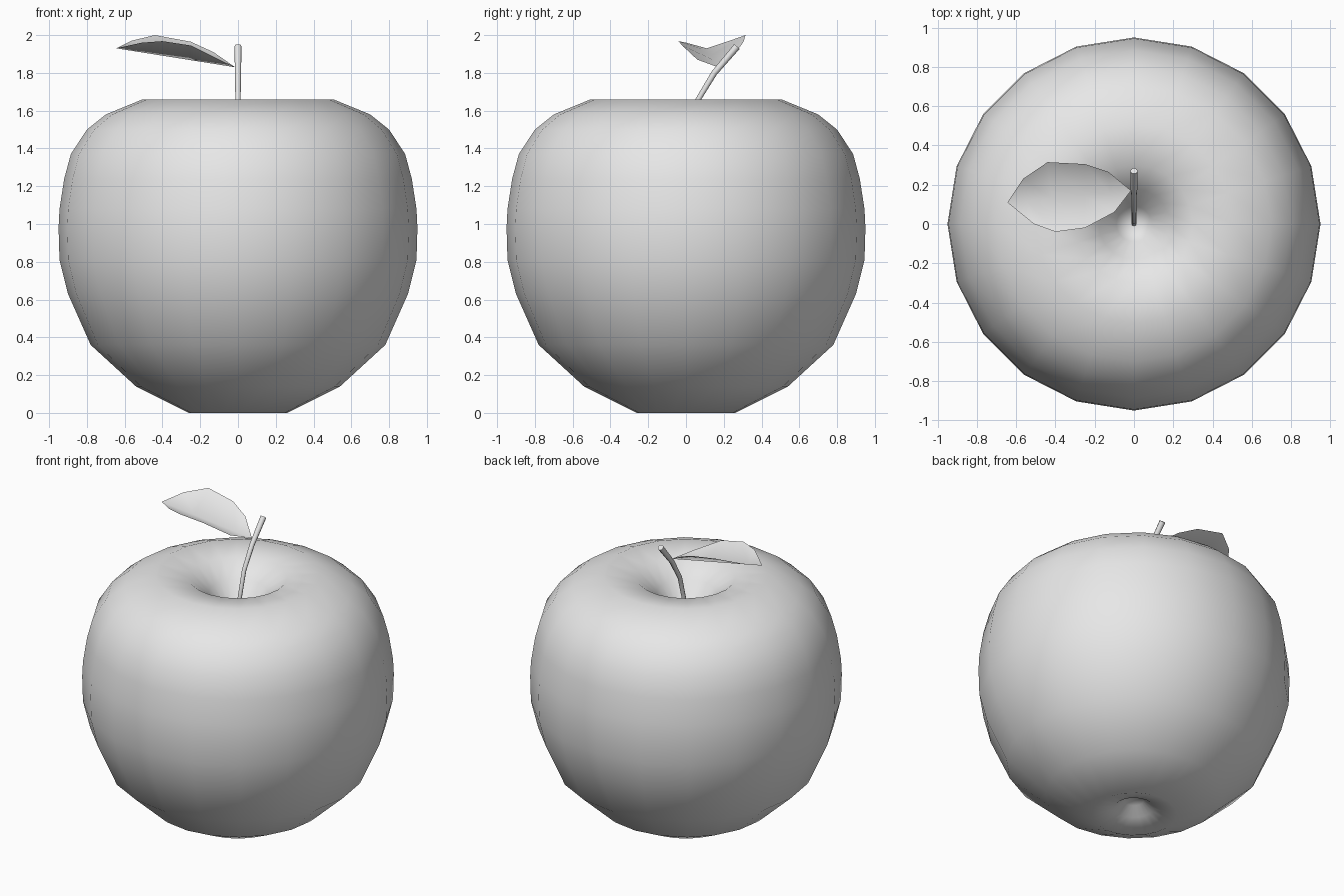
import bpy, bmesh, math
from mathutils import Vector

cube = bpy.data.objects.get("Cube")
if cube:
    bpy.data.objects.remove(cube, do_unlink=True)

grey = bpy.data.materials.new("plain_grey")
grey.use_nodes = True
grey.diffuse_color = (0.8, 0.8, 0.8, 1)
grey.node_tree.nodes["Principled BSDF"].inputs["Base Color"].default_value = (0.8, 0.8, 0.8, 1)


def add_object(name, bm, fix_normals=True):
    if fix_normals:
        bmesh.ops.recalc_face_normals(bm, faces=bm.faces[:])
    mesh = bpy.data.meshes.new(name)
    bm.to_mesh(mesh)
    bm.free()
    mesh.materials.append(grey)
    obj = bpy.data.objects.new(name, mesh)
    bpy.context.collection.objects.link(obj)
    return obj


def smooth(obj, angle):
    bpy.ops.object.select_all(action="DESELECT")
    obj.select_set(True)
    bpy.context.view_layer.objects.active = obj
    bpy.ops.object.shade_smooth_by_angle(angle=math.radians(angle))


# Fruit body: lathed profile with a dimple at each end
profile = [(0, 0.11), (0.06, 0.095), (0.12, 0.045), (0.26, 0), (0.54, 0.14),
           (0.78, 0.36), (0.9, 0.63), (0.945, 0.81), (0.95, 0.98), (0.945, 1.08),
           (0.92, 1.24), (0.885, 1.37), (0.8, 1.5), (0.7, 1.58), (0.505, 1.66),
           (0.3, 1.635), (0.18, 1.54), (0.09, 1.42), (0, 1.34)]
bm = bmesh.new()
points = [bm.verts.new((r, 0, z)) for r, z in profile]
edges = [bm.edges.new(pair) for pair in zip(points, points[1:])]
bmesh.ops.spin(bm, geom=points + edges, axis=(0, 0, 1), cent=(0, 0, 0),
               angle=math.tau, steps=20, use_duplicate=False)
bmesh.ops.remove_doubles(bm, verts=bm.verts[:], dist=0.001)
smooth(add_object("apple_body", bm), 80)

# Stem: bent tube that thickens toward the tip
path = [(0, 1.32, 0.013), (0.015, 1.48, 0.013), (0.065, 1.66, 0.014),
        (0.15, 1.8, 0.016), (0.27, 1.94, 0.019)]
sides = 8
centres = [Vector((0, y, z)) for y, z, r in path]
bm = bmesh.new()
rings = []
for i, (y, z, r) in enumerate(path):
    along = (centres[min(i + 1, len(path) - 1)] - centres[max(i - 1, 0)]).normalized()
    across = Vector((1, 0, 0))
    up = along.cross(across)
    rings.append([bm.verts.new(centres[i] + r * (across * math.cos(a) + up * math.sin(a)))
                  for a in (math.tau * k / sides for k in range(sides))])
for low, high in zip(rings, rings[1:]):
    for k in range(sides):
        n = (k + 1) % sides
        bm.faces.new((low[k], low[n], high[n], high[k]))
bm.faces.new(rings[0])
bm.faces.new(rings[-1])
smooth(add_object("stem", bm), 60)

# Leaf: thin sheet folded into a V along a straight midrib
base, tip = Vector((-0.015, 0.17, 1.83)), Vector((-0.645, 0.11, 1.93))
back_edge = [(-0.13, 0.265, 1.91), (-0.25, 0.305, 1.965), (-0.44, 0.315, 2.0), (-0.565, 0.23, 1.97)]
front_edge = [(-0.1, 0.06, 1.87), (-0.25, -0.02, 1.945), (-0.4, -0.04, 1.968), (-0.51, 0, 1.96)]
bm = bmesh.new()
start, end = bm.verts.new(base), bm.verts.new(tip)
rib = [start] + [bm.verts.new(base.lerp(tip, t)) for t in (0.17, 0.38, 0.64, 0.84)] + [end]
for edge, flip in ((back_edge, False), (front_edge, True)):
    rim = [start] + [bm.verts.new(p) for p in edge] + [end]
    for k in range(len(rib) - 1):
        loop = [rib[k], rim[k], rim[k + 1], rib[k + 1]]
        loop = list(dict.fromkeys(loop))
        bm.faces.new(loop if not flip else loop[::-1])
bm.normal_update()
if sum(f.normal.z for f in bm.faces) < 0:
    bmesh.ops.reverse_faces(bm, faces=bm.faces[:])
smooth(add_object("leaf", bm, False), 80)
